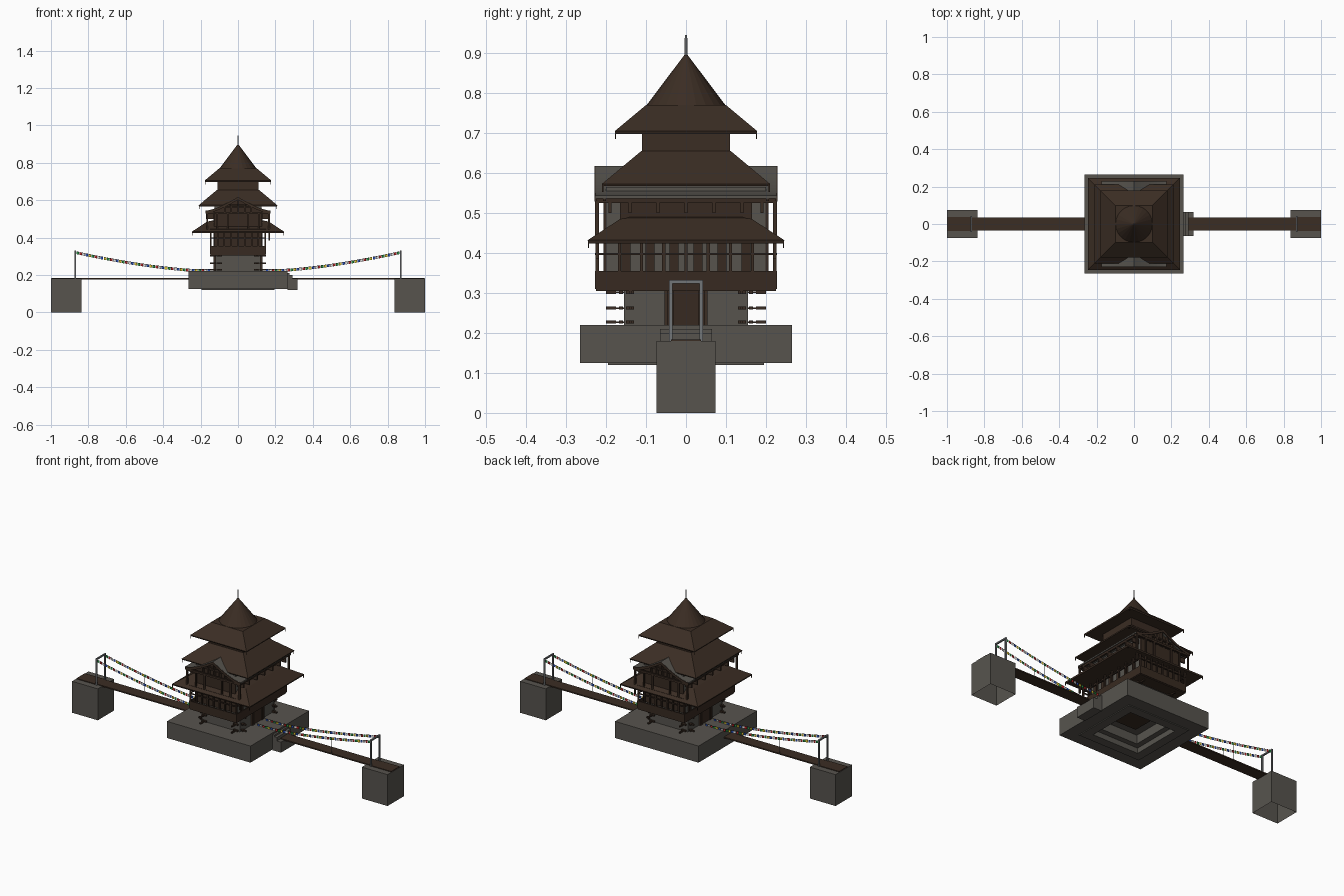
import bpy, bmesh
from mathutils import Matrix

if "Cube" in bpy.data.objects:
    bpy.data.objects.remove(bpy.data.objects["Cube"])


def material(name, r, g, b):
    m = bpy.data.materials.new(name)
    m.use_nodes = True
    m.diffuse_color = (r, g, b, 1)
    m.node_tree.nodes["Principled BSDF"].inputs["Base Color"].default_value = (r, g, b, 1)
    return m


STONE = material("stone grey", .095, .088, .076)
WOOD = material("roof brown", .043, .026, .017)
DARK = material("dark timber", .039, .023, .015)
METAL = material("metal grey", .17, .18, .19)
PALE = material("pale metal", .4, .4, .4)
FLAGS = [material("flag blue", .02, .08, .5), material("flag white", .8, .8, .8),
         material("flag red", .55, .02, .02), material("flag green", .02, .3, .06),
         material("flag yellow", .8, .6, .03)]


def finish(name, bm, *mats):
    bmesh.ops.recalc_face_normals(bm, faces=bm.faces)
    me = bpy.data.meshes.new(name)
    bm.to_mesh(me)
    bm.free()
    for m in mats:
        me.materials.append(m)
    ob = bpy.data.objects.new(name, me)
    bpy.context.collection.objects.link(ob)


def boxes(name, mat, spans, open_below=False):
    """Each span is (x0, x1, y0, y1, z0, z1)."""
    bm = bmesh.new()
    for x0, x1, y0, y1, z0, z1 in spans:
        mid = Matrix.Translation(((x0 + x1) / 2, (y0 + y1) / 2, (z0 + z1) / 2))
        size = Matrix.Diagonal((abs(x1 - x0), abs(y1 - y0), z1 - z0, 1))
        bmesh.ops.create_cube(bm, size=1, matrix=mid @ size)
    if open_below:
        bm.normal_update()
        bmesh.ops.delete(bm, geom=[f for f in bm.faces if f.normal.z < -.5], context="FACES_ONLY")
    finish(name, bm, mat)


def block(hx, hy, z0, z1):
    return (-hx, hx, -hy, hy, z0, z1)


def bar(cx, cy, z0, z1, r):
    return (cx - r, cx + r, cy - r, cy + r, z0, z1)


def ring(hx, hy, z0, z1, t):
    """Four walls around a rectangle."""
    return [(s * (hx - t), s * hx, -hy, hy, z0, z1) for s in (-1, 1)] + \
           [(-hx + t, hx - t, s * (hy - t), s * hy, z0, z1) for s in (-1, 1)]


def hip_roof(name, sections):
    """Stack of square sections (half width, z)."""
    bm = bmesh.new()
    loops = [[bm.verts.new((sx * h, sy * h, z)) for sx, sy in ((-1, -1), (1, -1), (1, 1), (-1, 1))]
             for h, z in sections]
    for a, b in zip(loops, loops[1:]):
        for i in range(4):
            bm.faces.new((a[i], a[(i + 1) % 4], b[(i + 1) % 4], b[i]))
    bm.faces.new(loops[0])
    bm.faces.new(loops[-1])
    finish(name, bm, WOOD)


def cylinder(name, mat, r0, r1, z0, z1, sides):
    bm = bmesh.new()
    bmesh.ops.create_cone(bm, cap_ends=True, segments=sides, radius1=r0, radius2=r1, depth=z1 - z0,
                          matrix=Matrix.Translation((0, 0, (z0 + z1) / 2)))
    finish(name, bm, mat)


# Hollow stone platform with steps on the left side
boxes("platform", STONE, ring(.265, .265, .125, .22, .075) + ring(.195, .195, .12, .15, .05)
      + ring(.2, .2, .15, .22, .085))
boxes("platform_inner_floor", STONE, [block(.13, .13, .2, .215)])
boxes("platform_hatch", DARK, [block(.07, .07, .195, .201)])
boxes("steps", STONE, [(.265, .276, -.065, .065, .12, .21), (.276, .292, -.065, .065, .12, .2),
                       (.292, .318, -.065, .065, .12, .18)])

# Stone core, doors and stacked beam ends
boxes("stone_core", STONE, [block(.12, .155, .22, .34)])
boxes("gallery_core", STONE, [block(.125, .2, .34, .565)])
boxes("doors", DARK, [(s * .118, s * .126, -.053, .053, .22, .31) for s in (-1, 1)])
boxes("door_frames", WOOD, [(s * .12, s * .13, y - .004, y + .004, .22, .31)
                            for s in (-1, 1) for y in (-.05, -.035, .035, .05)])
beams = []
for z in (.223, .258, .298):
    for sx in (-1, 1):
        for sy in (-1, 1):
            beams += [(sx * .095, sx * .103, sy * .175, sy * .2, z, z + .008),
                      (sx * .085, sx * .115, sy * .158, sy * .168, z, z + .008),
                      (sx * .095, sx * .103, sy * .15, sy * .176, z + .002, z + .006),
                      (sx * .115, sx * .15, sy * .135, sy * .143, z, z + .008),
                      (sx * .128, sx * .136, sy * .13, sy * .15, z, z + .008)]
boxes("beam_ends", DARK, beams)

# Lower gallery: floor, parapet, posts and lattice
boxes("gallery_floor", DARK, [block(.148, .225, .305, .318)])
boxes("gallery_parapet", DARK, ring(.15, .228, .31, .355, .006))
posts = []
for s in (-1, 1):
    posts += [bar(s * .145, -.222 + i * .444 / 8, .35, .445, .004) for i in range(9)]
    posts += [bar(-.145 + i * .29 / 8, s * .222, .35, .445, .004) for i in range(9)]
boxes("gallery_posts", WOOD, posts)
boxes("gallery_rails", DARK, ring(.15, .228, .395, .4, .006) + ring(.15, .228, .428, .445, .008))
boxes("gallery_screens", DARK, [(-.128, .128, s * .199, s * .206, .35, .43) for s in (-1, 1)])
boxes("wall_studs", DARK, [(s * .125, s * .131, y - .011, y + .011, .34, .43)
                           for s in (-1, 1) for y in (-.15, -.09, -.03, .03, .09, .15)])
boxes("left_corner_posts", WOOD, [bar(.168, s * .222, .385, .53, .004) for s in (-1, 1)])

# Three stacked roofs, the neck, the cone and the spire
hip_roof("lower_roof", [(.243, .424), (.246, .432), (.165, .485), (.14, .49)])
hip_roof("middle_roof", [(.208, .567), (.21, .573), (.112, .655)])
boxes("neck", WOOD, [block(.11, .11, .65, .71)])
hip_roof("upper_roof", [(.175, .698), (.178, .705), (.1, .77)])
cylinder("cone_roof", WOOD, .1, .002, .768, .898, 24)
cylinder("spire", PALE, .004, .003, .89, .945, 8)

# Drops hanging from the roof corners
drops = []
for h, z in ((.244, .412), (.208, .553), (.176, .685)):
    drops += [bar(sx * h, sy * h, z, z + .018, .0015) for sx in (-1, 1) for sy in (-1, 1)]
boxes("corner_drops", DARK, drops)

# Upper gallery: beams, posts, screens and brackets under the eaves
boxes("upper_gallery_beams", DARK, ring(.17, .228, .525, .536, .01))
boxes("upper_gallery_posts", WOOD,
      [bar(sx * x, s * .224, .43, .53, .004) for sx in (-1, 1) for s in (-1, 1) for x in (.055, .11, .165)])
boxes("upper_gallery_screens", DARK, [(-.128, .128, s * .199, s * .206, .44, .53) for s in (-1, 1)])
boxes("upper_side_walls", DARK, [(s * .124, s * .13, -.165, .165, .48, .528) for s in (-1, 1)])
boxes("eave_brackets", WOOD, [(s * .13, s * .172, y - .004, y + .004, .5, .526)
                              for s in (-1, 1) for y in (-.19, -.14, -.07, 0, .07, .14, .19)])


# Curved gable roof running front to back
def gable_height(x):
    t = abs(x) / .175
    return .538 + .08 * (1 - t) ** 1.35 + .006 * t ** 3


def gable(name, mat, y0, y1, drop, lift=0, base=None):
    bm = bmesh.new()
    xs = [-.175 + i * .35 / 20 for i in range(21)]
    top = [(x, gable_height(x) + lift) for x in xs]
    low = [(x, base if base else z - drop) for x, z in top]
    a, b, c, d = [[bm.verts.new((x, y, z)) for x, z in line]
                  for line, y in ((top, y0), (top, y1), (low, y1), (low, y0))]
    for i in range(20):
        for p, q in ((a, b), (b, c), (c, d), (d, a)):
            bm.faces.new((p[i], p[i + 1], q[i + 1], q[i]))
    for i in (0, 20):
        bm.faces.new((a[i], b[i], c[i], d[i]))
    finish(name, bm, mat)


gable("gable_roof", STONE, -.226, .226, .008)
for s, side in ((-1, "front"), (1, "back")):
    gable(side + "_gable_trim", WOOD, s * .224, s * .229, .014, -.001)
    gable(side + "_gable_panel", DARK, s * .2, s * .207, 0, -.006, .53)
    boxes(side + "_gable_struts", WOOD,
          [(x - .004, x + .004, s * .207, s * .222, .53, gable_height(x) - .006)
           for x in (-.07, -.035, 0, .035, .07)] + [(-.07, .07, s * .208, s * .22, .56, .567)])


# Bridges on both sides
def rope_height(x):
    return .23 + .097 * max(0, (x - .2) / .67) ** 1.5


for s, side in ((1, "left"), (-1, "right")):
    boxes(side + "_pier", STONE, [(s * .837, s, -.074, .074, 0, .18)], open_below=True)
    boxes(side + "_deck", WOOD, [(s * .26, s * .87, -.034, .034, .177, .184),
                                 (s * .87, s * .998, -.038, .038, .178, .184)])
    boxes(side + "_bridge_frame", METAL, [bar(s * .87, y, .18, .332, .004) for y in (-.038, .038)]
          + [(s * .866, s * .874, -.042, .042, .324, .332)])
    boxes(side + "_rope_ties", METAL, [bar(s * .62, y, .18, rope_height(.62), .0008)
                                       for y in (-.038, .038)])
    # Sagging ropes
    curve = bpy.data.curves.new(side + "_ropes", "CURVE")
    curve.dimensions = "3D"
    curve.bevel_depth = .0006
    curve.bevel_resolution = 0
    for y in (-.038, .038):
        line = curve.splines.new("POLY")
        line.points.add(24)
        for i, p in enumerate(line.points):
            x = .14 + i * .73 / 24
            p.co = (s * x, y, rope_height(x), 1)
    curve.materials.append(DARK)
    bpy.context.collection.objects.link(bpy.data.objects.new(side + "_ropes", curve))
    # Flags in repeating colours
    bm = bmesh.new()
    for y in (-.038, .038):
        for i in range(44):
            x = .15 + i * .0163
            x2 = x + .0135
            za, zb = rope_height(x), rope_height(x2)
            f = bm.faces.new([bm.verts.new((s * u, y, w)) for u, w in
                              ((x, za), (x2, zb), (x2, zb - .0145), (x, za - .0145))])
            f.material_index = i % 5
    finish(side + "_flags", bm, *FLAGS)
